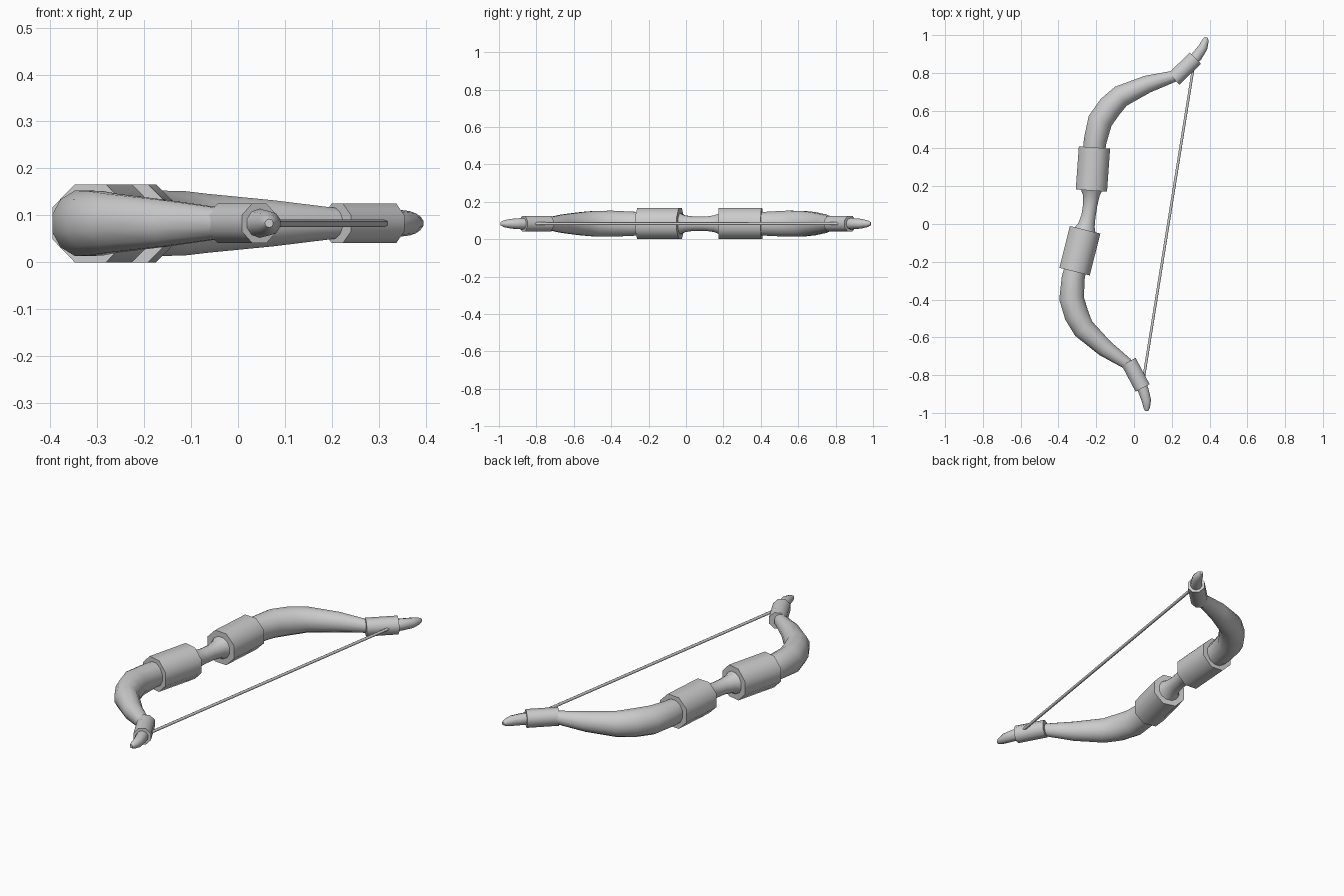
import bpy, bmesh, math
from mathutils import Vector, Matrix

cube = bpy.data.objects.get("Cube")
if cube:
    bpy.data.objects.remove(cube)

grey = bpy.data.materials.new("plain grey")
grey.use_nodes = True
colour = (0.6, 0.6, 0.6, 1)
grey.diffuse_color = colour
grey.node_tree.nodes["Principled BSDF"].inputs["Base Color"].default_value = colour

# Bow frame: local x runs along the bow, local y points to its outer curve
HEIGHT = 0.083
FRAME = Matrix.Translation((0.215, 0, HEIGHT)) @ Matrix.Rotation(math.radians(80.9), 4, "Z")


def sweep(name, path, sides, depth=1.0, angle=50):
    """Skin rings along a flat path of (along, out, radius); depth scales the height."""
    bm = bmesh.new()
    centres = [Vector((p[0], p[1], 0)) for p in path]
    rings = []
    for i, (centre, p) in enumerate(zip(centres, path)):
        ahead = centres[min(i + 1, len(path) - 1)] - centres[max(i - 1, 0)]
        side = Vector((-ahead.y, ahead.x, 0)).normalized()
        ring = []
        for k in range(sides):
            a = math.tau * (k + 0.5) / sides
            offset = side * math.cos(a) + Vector((0, 0, depth * math.sin(a)))
            ring.append(bm.verts.new(FRAME @ (centre + offset * p[2])))
        rings.append(ring)
    for r, s in zip(rings, rings[1:]):
        for k in range(sides):
            n = (k + 1) % sides
            bm.faces.new((r[k], r[n], s[n], s[k]))
    bm.faces.new(rings[0])
    bm.faces.new(rings[-1])
    bmesh.ops.recalc_face_normals(bm, faces=bm.faces)
    mesh = bpy.data.meshes.new(name)
    bm.to_mesh(mesh)
    bm.free()
    mesh.materials.append(grey)
    obj = bpy.data.objects.new(name, mesh)
    bpy.context.collection.objects.link(obj)
    bpy.ops.object.select_all(action="DESELECT")
    obj.select_set(True)
    bpy.context.view_layer.objects.active = obj
    bpy.ops.object.shade_smooth_by_angle(angle=math.radians(angle))
    return obj


# Half profiles, mirrored for the other end
grip = [(0.03, 0.457, 0.039), (0.08, 0.46, 0.046), (0.11, 0.463, 0.06)]
limb = [(0.32, 0.482, 0.06), (0.368, 0.485, 0.063), (0.476, 0.476, 0.068),
        (0.558, 0.436, 0.067), (0.623, 0.388, 0.061), (0.708, 0.26, 0.048),
        (0.769, 0.133, 0.032), (0.8, 0.1, 0.028)]
horn = [(0.87, 0.04, 0.03), (0.896, 0.024, 0.03), (0.948, -0.001, 0.026),
        (0.985, -0.008, 0.018), (1.002, -0.01, 0.009)]
OCTAGON = 1 / math.cos(math.pi / 8)
grip_collar = [(0.105, 0.463, 0.083 * OCTAGON), (0.333, 0.483, 0.083 * OCTAGON)]
tip_collar = [(0.758, 0.125, 0.042 * OCTAGON), (0.884, 0.03, 0.042 * OCTAGON)]


def flipped(path):
    return [(-u, v, r) for u, v, r in path]


# Handle running between the two grip collars
sweep("grip", flipped(grip)[::-1] + grip, 12)

# Limbs, collars and horn tips at each end
for end, place in (("back", list), ("front", flipped)):
    sweep(end + "_limb", place(limb), 12, depth=1.06)
    sweep(end + "_grip_collar", place(grip_collar), 8)
    sweep(end + "_tip_collar", place(tip_collar), 8)
    sweep(end + "_horn_tip", place(horn), 10)

# Straight string between the tip collars
sweep("string", [(-0.82, 0.033, 0.008), (0.82, 0.033, 0.008)], 6, angle=65)
